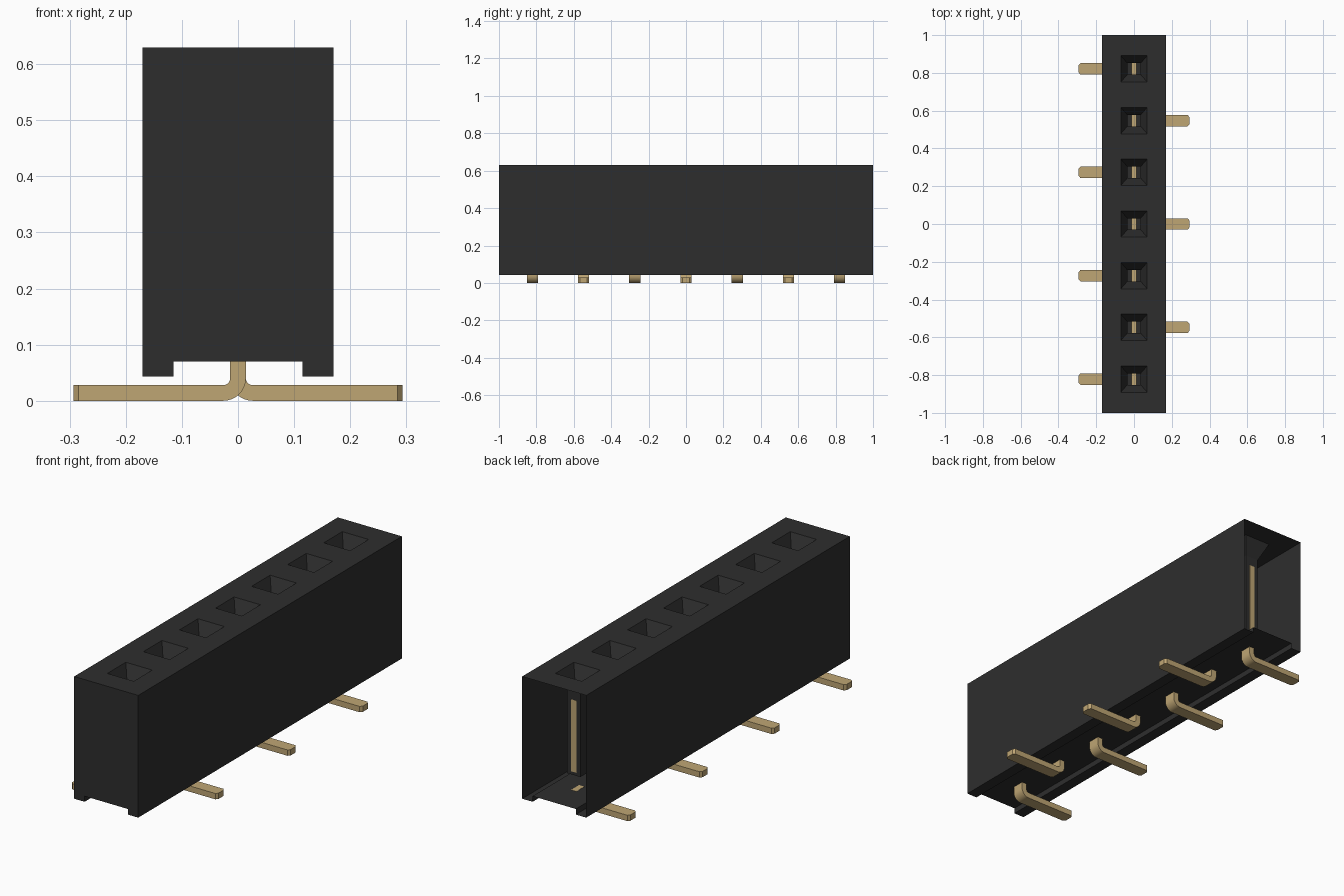
import bpy, bmesh, math

cube = bpy.data.objects.get("Cube")
if cube:
    bpy.data.objects.remove(cube, do_unlink=True)


def material(name, rgb):
    m = bpy.data.materials.new(name)
    m.diffuse_color = (*rgb, 1)
    m.use_nodes = True
    bsdf = next(n for n in m.node_tree.nodes if n.type == 'BSDF_PRINCIPLED')
    bsdf.inputs["Base Color"].default_value = (*rgb, 1)
    return m


BLACK = material("black plastic", (0.027, 0.027, 0.027))
GOLD = material("dull gold", (0.52, 0.38, 0.175))


def finish(bm, name, mat, smooth=False):
    bmesh.ops.remove_doubles(bm, verts=bm.verts, dist=1e-5)
    bmesh.ops.recalc_face_normals(bm, faces=bm.faces)
    me = bpy.data.meshes.new(name)
    bm.to_mesh(me)
    bm.free()
    me.materials.append(mat)
    ob = bpy.data.objects.new(name, me)
    bpy.context.scene.collection.objects.link(ob)
    if smooth:
        bpy.ops.object.select_all(action='DESELECT')
        ob.select_set(True)
        bpy.context.view_layer.objects.active = ob
        bpy.ops.object.shade_smooth_by_angle(angle=math.radians(35))
    return ob


def face(bm, pts):
    return bm.faces.new([bm.verts.new(p) for p in pts])


def bridge(bm, a, b):
    """Quads between two closed loops of points."""
    n = len(a)
    for i in range(n):
        j = (i + 1) % n
        face(bm, (a[i], a[j], b[j], b[i]))


def rect(x, y0, y1, z):
    return [(-x, y0, z), (x, y0, z), (x, y1, z), (-x, y1, z)]


COUNT, PITCH = 7, 0.2737
TOP, FLOOR, FOOT, HALF = 0.63, 0.07, 0.043, 0.17
pin_y = [(i - (COUNT - 1) / 2) * PITCH for i in range(COUNT)]
stations = [-1] + [y + PITCH / 2 for y in pin_y[:-1]] + [1]

# Housing: hollow shell with two bottom rails, open at the back end
profile = [(HALF, TOP), (HALF, FOOT), (0.115, FOOT), (0.115, FLOOR),
           (-0.115, FLOOR), (-0.115, FOOT), (-HALF, FOOT), (-HALF, TOP)]
bm = bmesh.new()
face(bm, [(x, -1, z) for x, z in profile])
for y0, y1, yc in zip(stations, stations[1:], pin_y):
    for (xa, za), (xb, zb) in zip(profile, profile[1:]):
        face(bm, [(xa, y0, za), (xb, y0, zb), (xb, y1, zb), (xa, y1, za)])
    # Top cell with a funnel leading into a square socket
    loops = [rect(HALF, y0, y1, TOP),
             rect(0.07, yc - 0.07, yc + 0.07, TOP),
             rect(0.035, yc - 0.03, yc + 0.03, 0.55),
             rect(0.035, yc - 0.03, yc + 0.03, 0.145)]
    for a, b in zip(loops, loops[1:]):
        bridge(bm, a, b)
    face(bm, loops[-1])
finish(bm, "housing", BLACK)

# Contact and bent solder leg of each position, legs alternating in side
T, W = 0.014, 0.03
for i, yc in enumerate(pin_y):
    side = -1 if i % 2 == 0 else 1

    bm = bmesh.new()
    low, high = (rect(T, yc - 0.031, yc + 0.031, z) for z in (0.16, 0.506))
    bridge(bm, low, high)
    face(bm, low)
    face(bm, high)
    finish(bm, f"contact_{i + 1}", GOLD)

    # Sections: outer point, inner point, half width
    sections = [((-T, 0.0708), (T, 0.0708), W)]
    cx, cz, r_out, r_in = 0.026, 0.04, 0.04, 0.012
    for k in range(9):
        a = math.pi + k * math.pi / 16
        c, s = math.cos(a), math.sin(a)
        sections.append(((cx + r_out * c, cz + r_out * s),
                         (cx + r_in * c, cz + r_in * s), W))
    sections += [((0.284, 0), (0.284, 0.028), W),
                 ((0.293, 0), (0.293, 0.028), 0.019)]
    rings = [[(side * o[0], yc - w, o[1]), (side * o[0], yc + w, o[1]),
              (side * n[0], yc + w, n[1]), (side * n[0], yc - w, n[1])]
             for o, n, w in sections]
    bm = bmesh.new()
    for a, b in zip(rings, rings[1:]):
        bridge(bm, a, b)
    face(bm, rings[0])
    face(bm, rings[-1])
    finish(bm, f"solder_leg_{i + 1}", GOLD, smooth=True)
